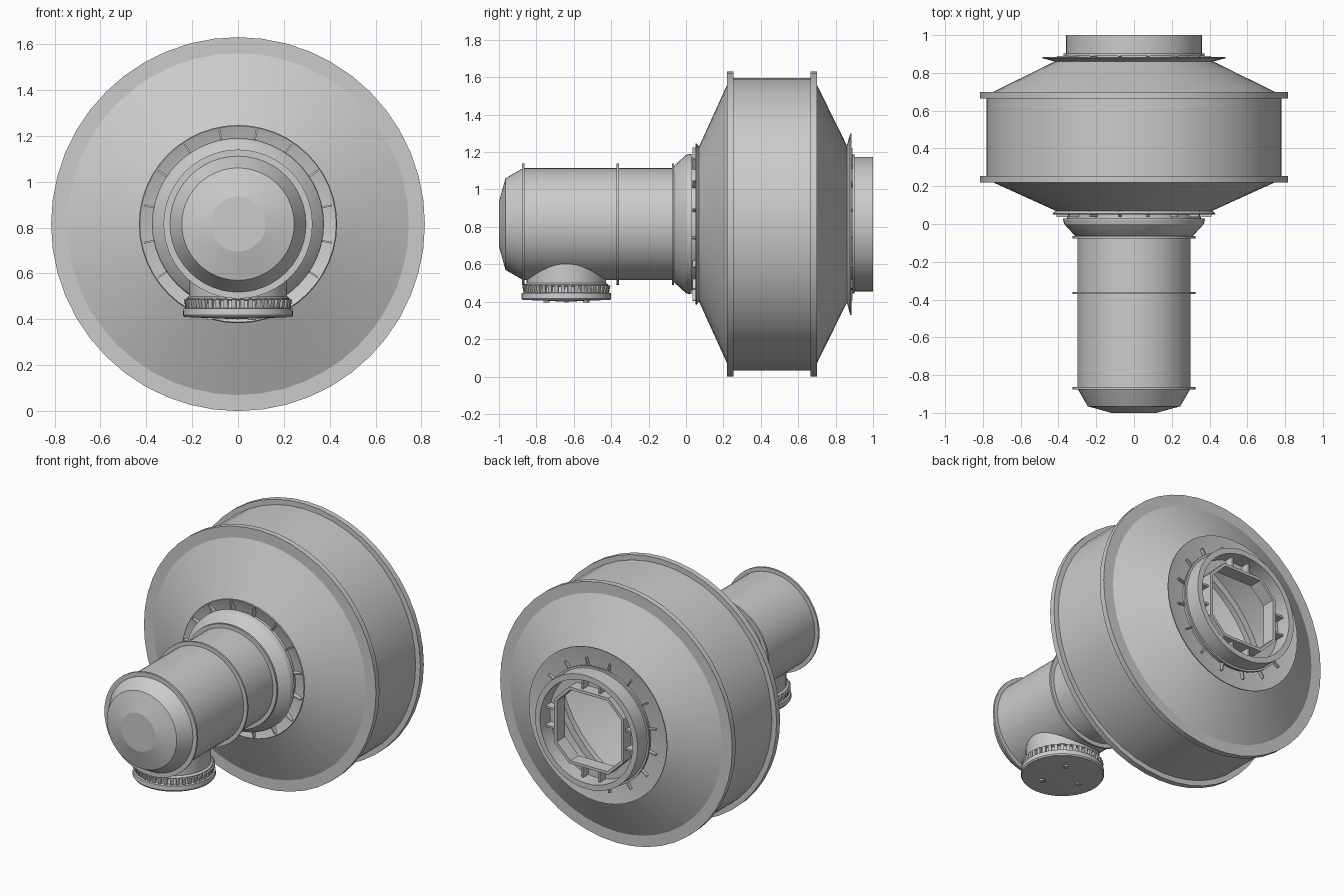
import bpy, bmesh, math
from mathutils import Matrix, Vector

if "Cube" in bpy.data.objects:
    bpy.data.objects.remove(bpy.data.objects["Cube"], do_unlink=True)

AXIS_Z = 0.815
SEGMENTS = 48
grey = bpy.data.materials.new("light_grey")
grey.use_nodes = True
grey.diffuse_color = (0.6, 0.6, 0.6, 1)
grey.node_tree.nodes["Principled BSDF"].inputs["Base Color"].default_value = (0.6, 0.6, 0.6, 1)

# Main axis: local z runs along world y, local x stays x
MAIN = Matrix.Translation((0, 0, AXIS_Z)) @ Matrix(
    ((1, 0, 0, 0), (0, 0, 1, 0), (0, -1, 0, 0), (0, 0, 0, 1)))
# Port axis: straight up, below the tube
PORT = Matrix.Translation((0, -0.64, 0))


def finish(name, bm, matrix, smooth=True):
    bm.transform(matrix)
    bmesh.ops.recalc_face_normals(bm, faces=bm.faces)
    mesh = bpy.data.meshes.new(name)
    bm.to_mesh(mesh)
    bm.free()
    mesh.materials.append(grey)
    obj = bpy.data.objects.new(name, mesh)
    bpy.context.collection.objects.link(obj)
    if smooth:
        bpy.ops.object.select_all(action='DESELECT')
        obj.select_set(True)
        bpy.context.view_layer.objects.active = obj
        bpy.ops.object.shade_smooth_by_angle(angle=math.radians(14))
    return obj


def revolve(name, profile, matrix=MAIN, closed=False):
    """Turn (position along axis, radius) points into a round part."""
    bm = bmesh.new()
    rings = []
    for pos, r in profile:
        if r == 0:
            rings.append([bm.verts.new((0, 0, pos))] * SEGMENTS)
        else:
            rings.append([bm.verts.new((r * math.cos(a), r * math.sin(a), pos))
                          for a in (math.tau * i / SEGMENTS for i in range(SEGMENTS))])
    if closed:
        rings.append(rings[0])
    for low, high in zip(rings, rings[1:]):
        for i in range(SEGMENTS):
            j = (i + 1) % SEGMENTS
            corners = list(dict.fromkeys((low[i], low[j], high[j], high[i])))
            bm.faces.new(corners)
    return finish(name, bm, matrix)


def band(name, start, end, inner, outer, matrix=MAIN):
    return revolve(name, [(start, inner), (start, outer), (end, outer), (end, inner)],
                   matrix, closed=True)


def radial_blocks(name, count, inner, outer, start, end, width, matrix=MAIN, lean=0):
    """Small blocks spread evenly around an axis."""
    bm = bmesh.new()
    for i in range(count):
        turn = Matrix.Rotation(math.tau * (i + 0.5) / count, 4, 'Z')
        place = Matrix.Translation(((inner + outer) / 2, 0, (start + end) / 2))
        size = Matrix.Diagonal((outer - inner, width, end - start, 1))
        bmesh.ops.create_cube(bm, size=1,
                              matrix=turn @ place @ Matrix.Rotation(lean, 4, 'Y') @ size)
    return finish(name, bm, matrix, smooth=False)


# Narrow tube with domed nose and flared rear collar
revolve("front_tube", [(-1, 0), (-1, 0.12), (-0.965, 0.245), (-0.87, 0.3), (-0.07, 0.3),
                       (-0.06, 0.315), (0, 0.37), (0.02, 0.375), (0.03, 0.375),
                       (0.03, 0.355), (0.07, 0.355), (0.07, 0)])
for label, pos in (("front", -0.87), ("middle", -0.365), ("rear", -0.07)):
    band("tube_flange_" + label, pos - 0.006, pos + 0.006, 0.29, 0.325)

# Wide drum: lipped cones either side of a straight wall
revolve("drum_shell", [(0.075, 0.35), (0.068, 0.38), (0.05, 0.428), (0.055, 0.432),
                       (0.07, 0.415), (0.22, 0.745), (0.237, 0.782), (0.68, 0.782),
                       (0.7, 0.745), (0.86, 0.42), (0.878, 0.485), (0.884, 0.485),
                       (0.872, 0.415), (0.865, 0.34)])
band("drum_flange_front", 0.22, 0.255, 0.74, 0.815)
band("drum_flange_rear", 0.665, 0.7, 0.74, 0.815)
radial_blocks("front_lip_fins", 16, 0.35, 0.418, 0.036, 0.07, 0.008)
radial_blocks("rear_lip_fins", 16, 0.35, 0.415, 0.865, 0.89, 0.008)

# Rear docking collar
band("rear_collar", 0.865, 1, 0.325, 0.36)
band("rear_collar_flange", 0.89, 0.902, 0.35, 0.372)

# Chamfered square hatch frame with a floor reaching the collar
HALF, CORNER = 0.225, 0.13


def hatch_outline(grow):
    h, c = HALF + grow, CORNER + grow * 0.41
    return [(h, c), (c, h), (-c, h), (-h, c), (-h, -c), (-c, -h), (c, -h), (h, -c)]


bm = bmesh.new()
loops = [[bm.verts.new((x, y, pos)) for x, y in hatch_outline(grow)]
         for grow, pos in ((0, 0.89), (0, 0.975), (0.018, 0.975), (0.018, 0.89))]
for a, b in zip(loops, loops[1:] + loops[:1]):
    for i in range(8):
        j = (i + 1) % 8
        bm.faces.new((a[i], a[j], b[j], b[i]))
finish("hatch_frame", bm, MAIN, smooth=False)

bm = bmesh.new()
inner = [bm.verts.new((x, y, 0.9)) for x, y in hatch_outline(0.005)]
outer = [bm.verts.new(v.co * (0.34 / Vector(v.co[:2]).length)) for v in inner]
for v in outer:
    v.co.z = 0.9
for i in range(8):
    j = (i + 1) % 8
    middle = (outer[i].co + outer[j].co) / 2
    middle *= 0.34 / Vector(middle[:2]).length
    middle.z = 0.9
    bm.faces.new((inner[i], inner[j], outer[j], bm.verts.new(middle), outer[i]))
finish("hatch_floor", bm, MAIN, smooth=False)

# Paired braces between hatch frame and collar
bm = bmesh.new()
for quarter in range(4):
    turn = Matrix.Rotation(quarter * math.pi / 2, 4, 'Z')
    for side in (-0.06, 0.06):
        bmesh.ops.create_cube(bm, size=1, matrix=turn @ Matrix.Translation((0.285, side, 0.925))
                              @ Matrix.Diagonal((0.1, 0.012, 0.06, 1)))
finish("hatch_braces", bm, MAIN, smooth=False)

# Downward port with toothed ring and shallow end cap
revolve("lower_port", [(0.62, 0), (0.62, 0.212), (0.5, 0.212), (0.492, 0.225), (0.486, 0.225),
                       (0.482, 0.215), (0.45, 0.222), (0.446, 0.238), (0.418, 0.24),
                       (0.41, 0.235), (0.4, 0)], PORT)
radial_blocks("port_teeth", 40, 0.212, 0.232, 0.446, 0.488, 0.02, PORT, lean=0.2)
radial_blocks("port_cap_studs", 3, 0.11, 0.135, 0.396, 0.41, 0.025, PORT)
